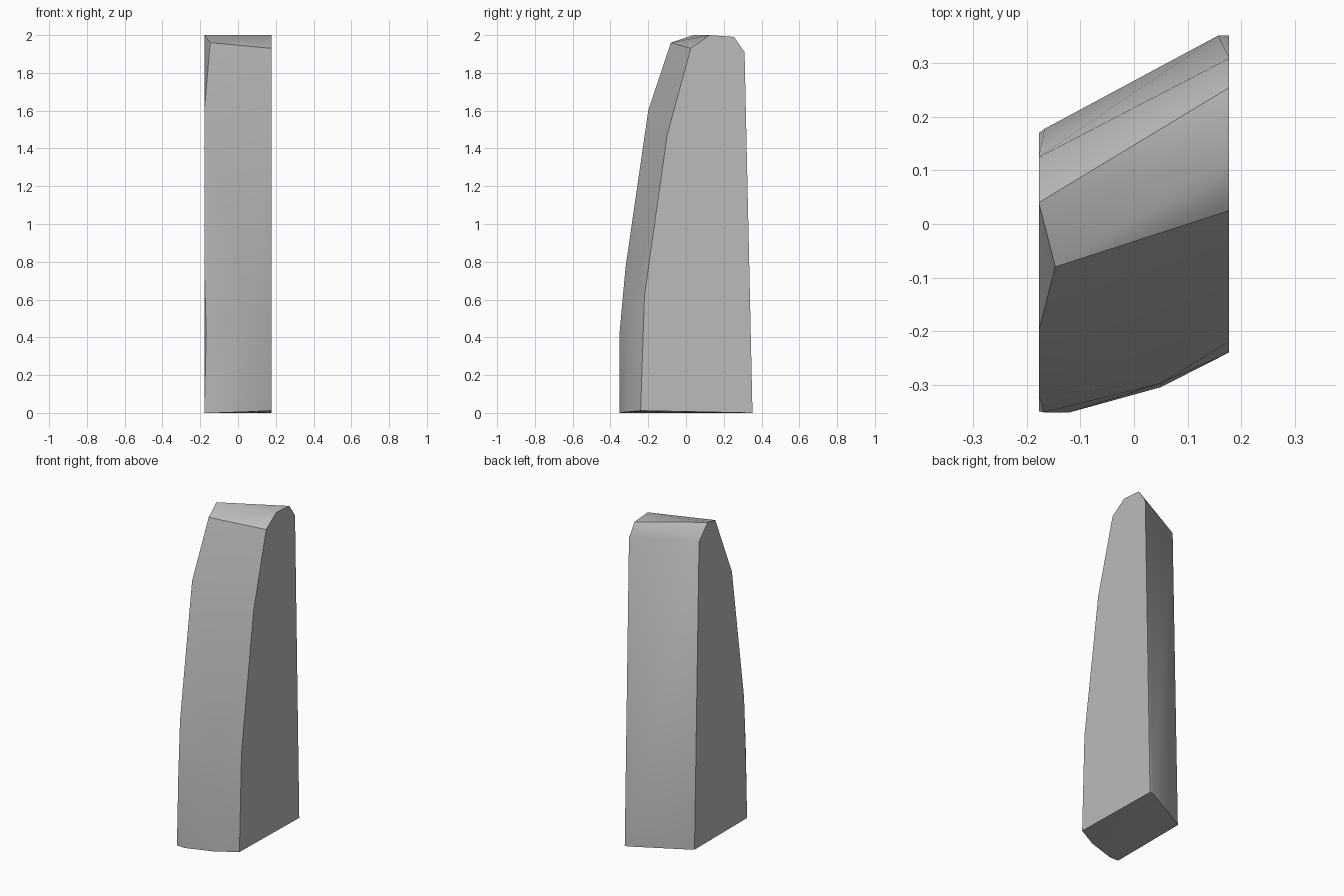
import bpy
import bmesh
import math

cube = bpy.data.objects.get("Cube")
if cube:
    bpy.data.objects.remove(cube, do_unlink=True)

# Stone colour
stone = bpy.data.materials.new("mid grey")
stone.use_nodes = True
grey = (0.5, 0.5, 0.5, 1)
stone.diffuse_color = grey
stone.node_tree.nodes["Principled BSDF"].inputs["Base Color"].default_value = grey

# Corner outlines of the two end faces, bottom front round to bottom back (x, y, z)
W = 0.178
left_end = [(W, -0.24, 0.012), (W, -0.22, 0.62), (W, -0.10, 1.47), (W, 0.025, 1.93),
            (W, 0.125, 2.0), (W, 0.255, 1.99), (W, 0.31, 1.91), (W, 0.352, 0)]
right_end = [(-W, -0.35, 0), (-0.168, -0.352, 0.42), (-W, -0.32, 0.77), (-W, -0.20, 1.6),
             (-0.147, -0.08, 1.96), (-W, 0.04, 2.0), (-W, 0.125, 1.91), (-W, 0.17, 0)]
# Slight bulge of the front face and rounded back corners
bulge = [(-0.12, -0.352, 0), (0.05, -0.305, 0.006), (0.05, -0.298, 0.5)]
back_corners = [(0.157, 0.352, 0), (-0.167, 0.178, 0)]

# Block wrapped tightly around the corners
bm = bmesh.new()
for corner in left_end + right_end + bulge + back_corners:
    bm.verts.new(corner)
result = bmesh.ops.convex_hull(bm, input=bm.verts)
unused = [v for v in bm.verts if not v.link_faces]
bmesh.ops.delete(bm, geom=unused, context='VERTS')
bmesh.ops.recalc_face_normals(bm, faces=bm.faces)
mesh = bpy.data.meshes.new("stone_block")
bm.to_mesh(mesh)
bm.free()

block = bpy.data.objects.new("stone_block", mesh)
bpy.context.collection.objects.link(block)
mesh.materials.append(stone)

# Smooth front, crisp borders
bpy.ops.object.select_all(action='DESELECT')
block.select_set(True)
bpy.context.view_layer.objects.active = block
bpy.ops.object.shade_smooth_by_angle(angle=math.radians(30))
